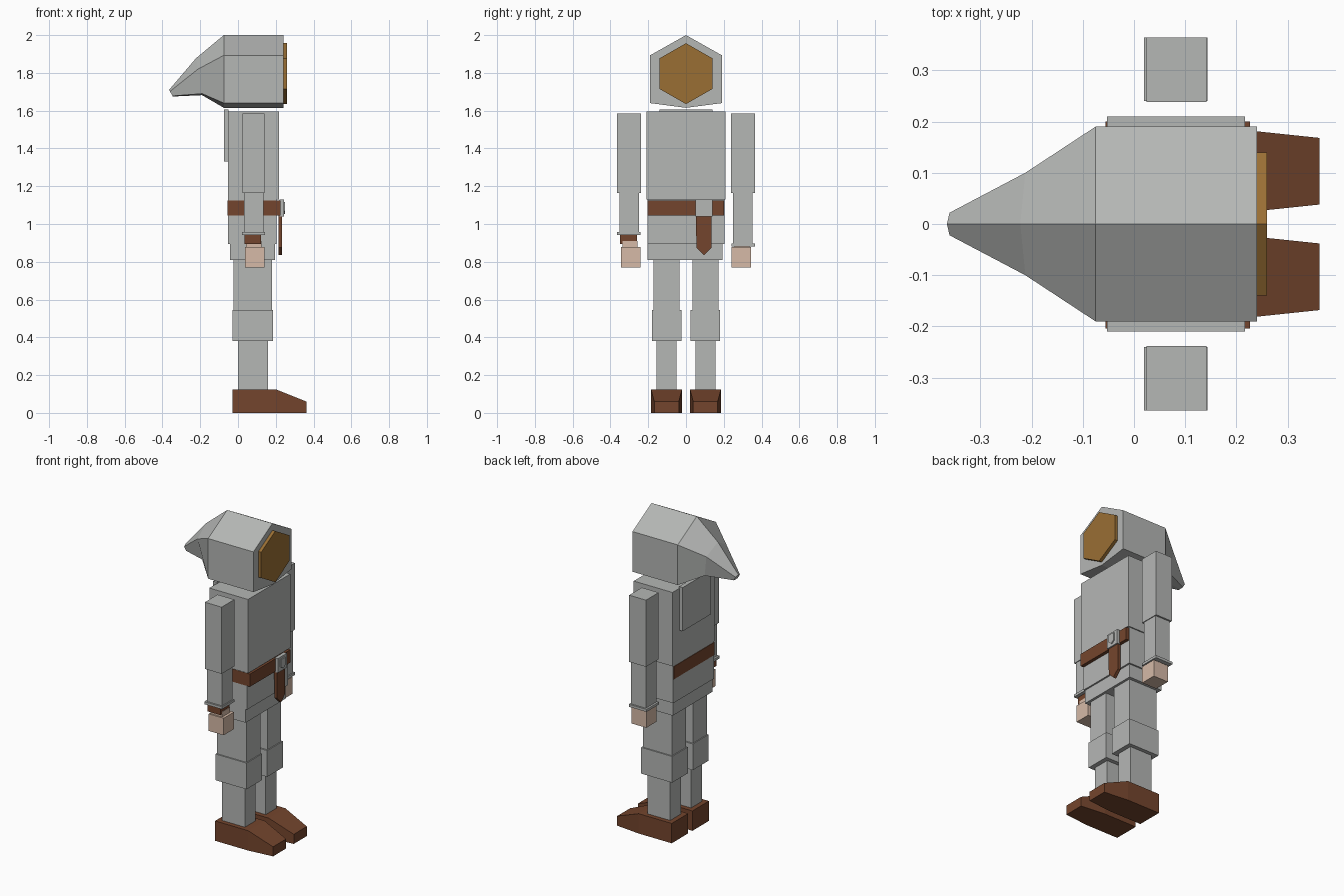
import bpy, bmesh

if "Cube" in bpy.data.objects:
    bpy.data.objects.remove(bpy.data.objects["Cube"])


def material(name, rgb):
    """sRGB 0-255 to a flat linear diffuse colour."""
    m = bpy.data.materials.new(name)
    lin = [(c / 255 / 12.92) if c < 10 else ((c / 255 + 0.055) / 1.055) ** 2.4 for c in rgb]
    m.diffuse_color = (*lin, 1)
    m.use_nodes = True
    m.node_tree.nodes["Principled BSDF"].inputs["Base Color"].default_value = m.diffuse_color
    return m


GREY = material("grey cloth", (181, 183, 181))
BROWN = material("brown leather", (116, 69, 45))
GOLD = material("gold visor", (154, 111, 52))
SKIN = material("skin", (214, 186, 167))


def loft(name, rings, mat):
    """Join rings of equal point count into a closed solid."""
    bm = bmesh.new()
    vs = [[bm.verts.new(p) for p in ring] for ring in rings]
    n = len(vs[0])
    for a, b in zip(vs, vs[1:]):
        for i in range(n):
            j = (i + 1) % n
            bm.faces.new((a[i], a[j], b[j], b[i]))
    bm.faces.new(vs[0])
    bm.faces.new(vs[-1])
    bmesh.ops.recalc_face_normals(bm, faces=bm.faces)
    me = bpy.data.meshes.new(name)
    bm.to_mesh(me)
    bm.free()
    me.materials.append(mat)
    ob = bpy.data.objects.new(name, me)
    bpy.context.collection.objects.link(ob)
    return ob


def box(name, x, y, z, mat):
    rings = [[(x[0], y[0], h), (x[1], y[0], h), (x[1], y[1], h), (x[0], y[1], h)] for h in z]
    return loft(name, rings, mat)


def plate(name, x, outline, mat):
    """Extrude a (y, z) outline along x."""
    return loft(name, [[(px, y, z) for y, z in outline] for px in x], mat)


# Hood: box-like front running back into a drooping point
def hood_ring(top, side, low, bottom):
    (tx, tz), (sx, sy, sz), (lx, ly, lz), (bx, bz) = top, side, low, bottom
    return [(tx, 0, tz), (sx, sy, sz), (lx, ly, lz), (bx, 0, bz), (lx, -ly, lz), (sx, -sy, sz)]


loft("hood", [
    hood_ring((0.24, 2.0), (0.24, 0.19, 1.893), (0.24, 0.19, 1.64), (0.24, 1.615)),
    hood_ring((-0.075, 2.0), (-0.075, 0.19, 1.893), (-0.075, 0.19, 1.64), (-0.075, 1.615)),
    hood_ring((-0.222, 1.878), (-0.212, 0.10, 1.82), (-0.19, 0.085, 1.69), (-0.19, 1.682)),
    hood_ring((-0.365, 1.71), (-0.36, 0.022, 1.702), (-0.347, 0.02, 1.678), (-0.345, 1.675)),
], GREY)
plate("visor", (0.235, 0.26),
      [(0, 1.957), (0.14, 1.877), (0.14, 1.715), (0, 1.635), (-0.14, 1.715), (-0.14, 1.877)], GOLD)

# Torso, back panel and skirt
box("torso", (-0.053, 0.217), (-0.21, 0.21), (1.13, 1.595), GREY)
box("back_panel", (-0.075, -0.05), (-0.14, 0.14), (1.33, 1.605), GREY)
box("waist", (-0.053, 0.205), (-0.203, 0.203), (0.895, 1.13), GREY)
box("skirt", (-0.043, 0.195), (-0.203, 0.193), (0.81, 0.895), GREY)

# Belt with buckle and hanging strap
box("belt", (-0.056, 0.226), (-0.204, 0.2), (1.045, 1.125), BROWN)
box("buckle", (0.22, 0.243), (0.05, 0.14), (1.04, 1.13), GREY)
plate("buckle_shield", (0.24, 0.25),
      [(0.073, 1.117), (0.117, 1.117), (0.117, 1.07), (0.095, 1.053), (0.073, 1.07)], GREY)
plate("belt_strap", (0.215, 0.234),
      [(0.053, 1.045), (0.135, 1.045), (0.135, 0.875), (0.095, 0.835), (0.055, 0.875)], BROWN)

for s, side in ((-1, "right"), (1, "left")):
    def span(a, b):
        return (s * a, s * b)

    # Legs
    box(side + "_thigh", (-0.024, 0.18), span(0.035, 0.173), (0.545, 0.81), GREY)
    box(side + "_knee", (-0.03, 0.186), span(0.025, 0.181), (0.38, 0.545), GREY)
    box(side + "_shin", (0, 0.158), span(0.05, 0.157), (0.12, 0.38), GREY)

    # Boot: full height to the instep, then sloping and narrowing to the toe
    loft(side + "_boot", [
        [(x, s * a, 0), (x, s * b, 0), (x, s * b, h), (x, s * a, h)]
        for x, a, b, h in ((-0.03, 0.021, 0.185, 0.125), (0.2, 0.021, 0.185, 0.125),
                           (0.362, 0.038, 0.168, 0.06))], BROWN)

    # Arms
    end = 0.95 if s < 0 else 0.89
    box(side + "_upper_arm", (0.024, 0.141), span(0.238, 0.364), (1.165, 1.585), GREY)
    box(side + "_forearm", (0.032, 0.136), span(0.25, 0.353), (end, 1.165), GREY)
    box(side + "_cuff", (0.02, 0.143), span(0.24, 0.364), (end - 0.008, end + 0.008), GREY)
    box(side + "_hand", (0.036, 0.14), span(0.24, 0.343), (0.77, 0.877), SKIN)
    box(side + "_wrist", (0.042, 0.124), span(0.257, 0.335), (0.87, 0.91), SKIN)

# Wrist band on one arm only
box("wrist_band", (0.034, 0.122), (-0.35, -0.26), (0.895, 0.945), BROWN)
